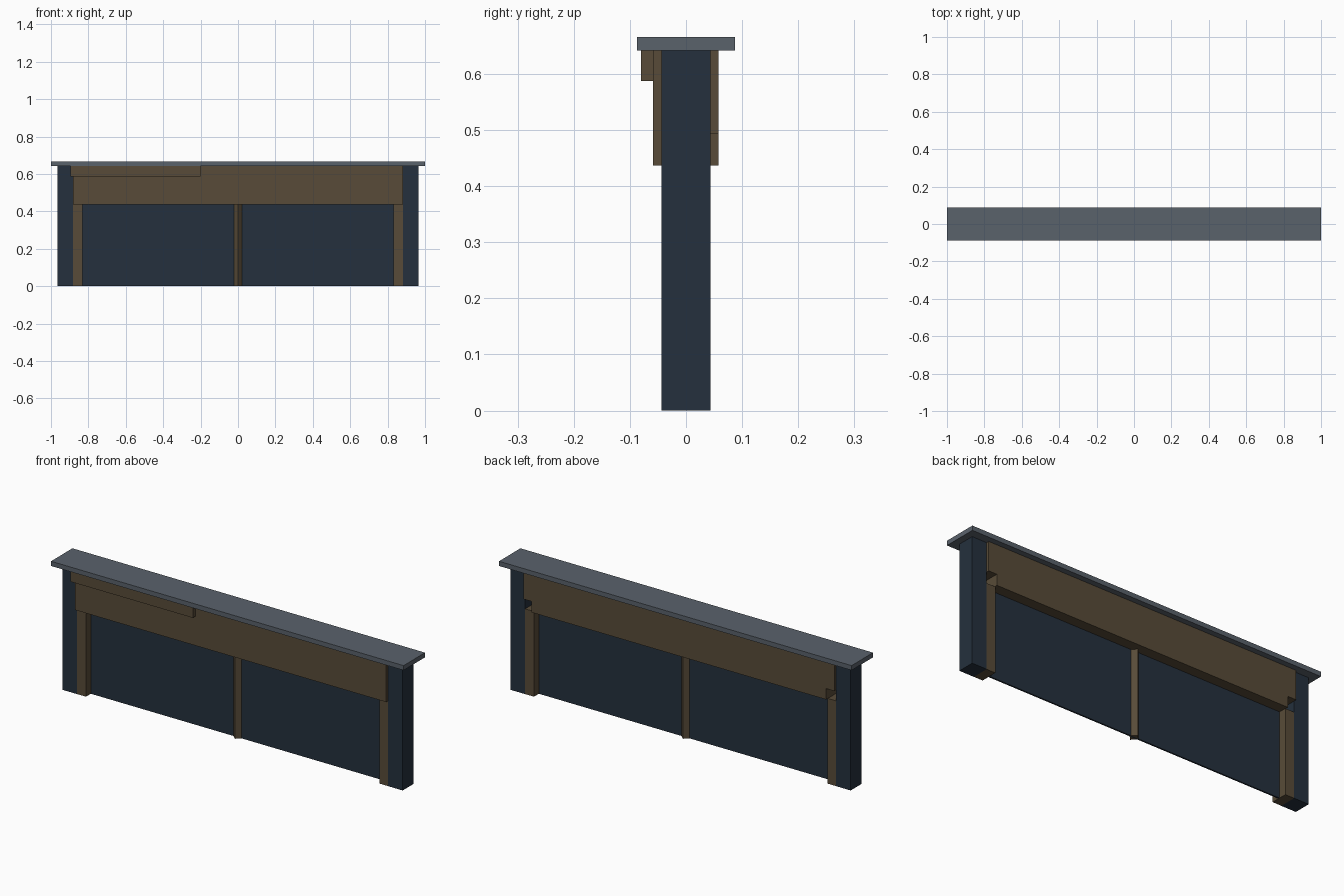
import bpy
import math

if "Cube" in bpy.data.objects:
    bpy.data.objects.remove(bpy.data.objects["Cube"])


def material(name, rgb):
    m = bpy.data.materials.new(name)
    m.diffuse_color = (*rgb, 1.0)
    m.use_nodes = True
    m.node_tree.nodes["Principled BSDF"].inputs["Base Color"].default_value = m.diffuse_color
    return m


NAVY = material("dark navy", (0.018, 0.030, 0.047))
BROWN = material("dull brown", (0.098, 0.071, 0.040))
GREY = material("slate grey", (0.102, 0.122, 0.148))


def box(name, x, y, z, mat):
    """Box spanning the given (min, max) ranges."""
    bpy.ops.mesh.primitive_cube_add(size=1)
    ob = bpy.context.object
    ob.name = name
    for v in ob.data.vertices:
        v.co = [lo + (c + 0.5) * (hi - lo) for c, (lo, hi) in zip(v.co, (x, y, z))]
    ob.data.materials.append(mat)
    return ob


BEAM_Z, NOTCH_Z, TOP_Z = 0.437, 0.493, 0.642

# Overhanging top slab
box("top_slab", (-1, 1), (-0.087, 0.087), (TOP_Z, 0.666), GREY)

# End posts and the slim brown jambs beside them
for side, s in (("left", -1), ("right", 1)):
    box(side + "_post", sorted((s * 0.882, s * 0.965)), (-0.044, 0.044), (0, TOP_Z), NAVY)
    box(side + "_jamb", sorted((s * 0.832, s * 0.882)), (-0.0435, 0.0435), (0, BEAM_Z), BROWN)

# Thin panel closing the opening
box("panel", (-0.832, 0.832), (-0.004, 0.004), (0, BEAM_Z), NAVY)

# Cross beam: front face is full, the lower back corners are notched
box("beam_front", (-0.882, 0.882), (-0.059, -0.044), (BEAM_Z, TOP_Z), BROWN)
box("beam_upper", (-0.882, 0.882), (-0.044, 0.058), (NOTCH_Z, TOP_Z), BROWN)
box("beam_lower", (-0.835, 0.835), (-0.044, 0.058), (BEAM_Z, NOTCH_Z), BROWN)

# Short board under the slab on the front
box("front_board", (-0.895, -0.2), (-0.08, -0.059), (0.587, TOP_Z), BROWN)

# Centre stake, a square bar turned on its corner
bpy.ops.mesh.primitive_cylinder_add(vertices=4, radius=0.026, depth=BEAM_Z,
                                    location=(0, 0, BEAM_Z / 2))
stake = bpy.context.object
stake.name = "centre_stake"
stake.data.materials.append(BROWN)
